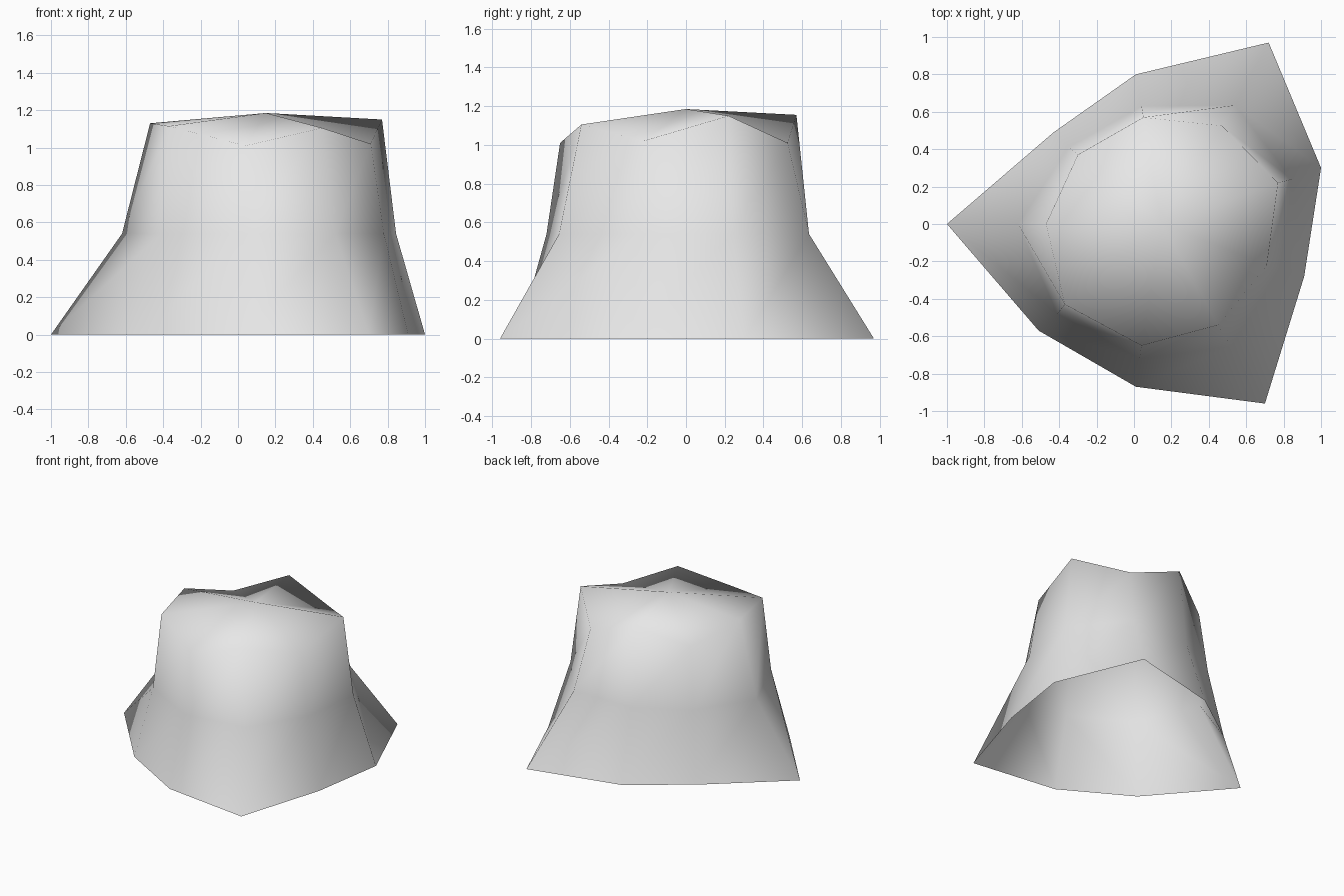
import bpy
import bmesh

if "Cube" in bpy.data.objects:
    bpy.data.objects.remove(bpy.data.objects["Cube"])

# Outlines run clockwise seen from above, starting at the left corner
foot = [(-1, 0), (-.43, .49), (.01, .80), (.72, .97), (1, .30),
        (.91, -.28), (.70, -.96), (.01, -.87), (-.51, -.57)]
waist = [(-.62, 0), (-.35, .41), (.04, .63), (.54, .635), (.845, .24),
         (.78, -.24), (.52, -.655), (.03, -.72), (-.41, -.48)]
rim = [(-.47, 0), (-.30, .37), (.05, .57), (.47, .525), (.77, .22),
       (.71, -.22), (.45, -.54), (.04, -.65), (-.37, -.43)]
rim_heights = [1.13, 1.015, 1.155, 1.01, 1.15, 1.02, 1.105, 1.01, 1.115]

bm = bmesh.new()
rings = [
    [bm.verts.new((x, y, 0)) for x, y in foot],
    [bm.verts.new((x, y, .54)) for x, y in waist],
    [bm.verts.new((x, y, z)) for (x, y), z in zip(rim, rim_heights)],
]
count = len(foot)

# Flared wall, open underneath
for low, high in zip(rings, rings[1:]):
    for i in range(count):
        j = (i + 1) % count
        bm.faces.new((low[j], low[i], high[i], high[j]))

# Crown: a fan up to a low peak
peak = bm.verts.new((.15, 0, 1.185))
for i in range(count):
    bm.faces.new((rings[2][(i + 1) % count], rings[2][i], peak))

for face in bm.faces:
    face.smooth = True

mesh = bpy.data.meshes.new("rock_stump")
bm.to_mesh(mesh)
bm.free()

stone = bpy.data.materials.new("light_grey")
stone.diffuse_color = (.8, .8, .8, 1)
stone.use_nodes = True
stone.node_tree.nodes["Principled BSDF"].inputs["Base Color"].default_value = stone.diffuse_color
mesh.materials.append(stone)
bpy.context.collection.objects.link(bpy.data.objects.new("rock_stump", mesh))
